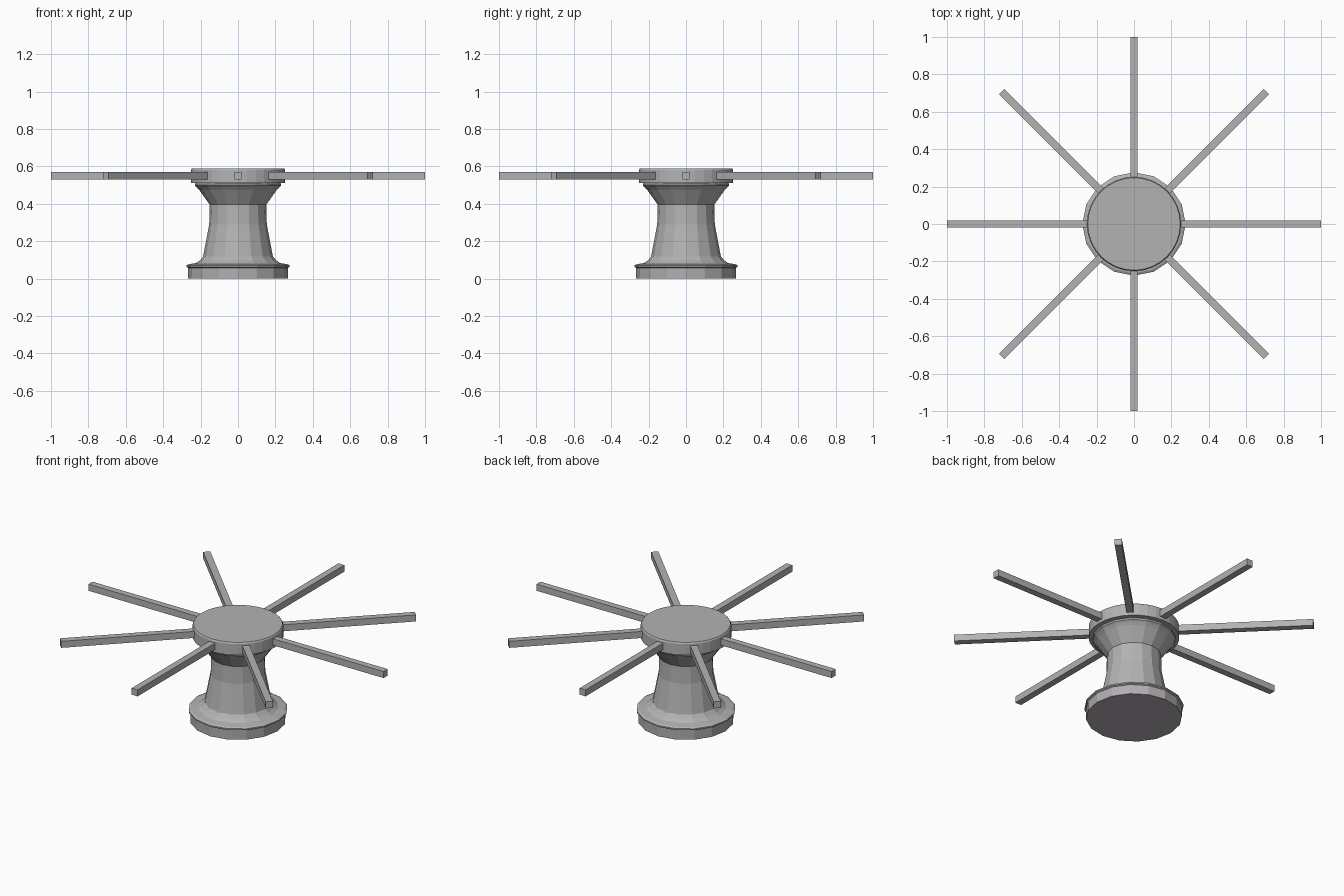
import bpy, bmesh, math
from mathutils import Matrix

if "Cube" in bpy.data.objects:
    bpy.data.objects.remove(bpy.data.objects["Cube"])


def material(name, rgb):
    m = bpy.data.materials.new(name)
    m.diffuse_color = (*rgb, 1)
    m.use_nodes = True
    m.node_tree.nodes["Principled BSDF"].inputs["Base Color"].default_value = m.diffuse_color
    return m


GREY = material("grey_metal", (0.45, 0.45, 0.45))
MAUVE = material("mauve_grey", (0.45, 0.42, 0.45))


def finish(name, bm, mat):
    bmesh.ops.recalc_face_normals(bm, faces=bm.faces)
    mesh = bpy.data.meshes.new(name)
    bm.to_mesh(mesh)
    bm.free()
    mesh.materials.append(mat)
    ob = bpy.data.objects.new(name, mesh)
    bpy.context.collection.objects.link(ob)
    return ob


def lathe(name, profile, sides, mat):
    """Turned solid from (radius, height) pairs, capped at both ends."""
    bm = bmesh.new()
    rings = []
    for r, z in profile:
        rings.append([bm.verts.new((r * math.cos(2 * math.pi * i / sides),
                                    r * math.sin(2 * math.pi * i / sides), z))
                      for i in range(sides)])
    for a, b in zip(rings, rings[1:]):
        for i in range(sides):
            j = (i + 1) % sides
            bm.faces.new((a[i], a[j], b[j], b[i]))
    bm.faces.new(rings[0][::-1])
    bm.faces.new(rings[-1])
    return finish(name, bm, mat)


# Foot plinth
lathe("plinth", [(0.267, 0), (0.267, 0.06)], 16, MAUVE)

# Flange, waisted barrel and flared collar
lathe("barrel", [(0.267, 0.058), (0.276, 0.063), (0.276, 0.071), (0.264, 0.077),
                 (0.225, 0.083), (0.205, 0.097), (0.187, 0.117), (0.154, 0.29),
                 (0.151, 0.395), (0.208, 0.475), (0.222, 0.49), (0.231, 0.497),
                 (0.231, 0.507), (0.222, 0.515)], 16, GREY)

# Drum head
lathe("drum_head", [(0.252, 0.512), (0.252, 0.58), (0.247, 0.588)], 32, GREY)

# Eight radial push bars
INNER, OUTER, THICK = 0.2, 1.0, 0.04
for k in range(8):
    bm = bmesh.new()
    bmesh.ops.create_cube(bm, size=1)
    place = (Matrix.Rotation(k * math.pi / 4, 4, 'Z')
             @ Matrix.Translation(((INNER + OUTER) / 2, 0, 0.55))
             @ Matrix.Diagonal((OUTER - INNER, THICK, THICK, 1)))
    bmesh.ops.transform(bm, matrix=place, verts=bm.verts)
    finish(f"push_bar_{k + 1}", bm, GREY)
